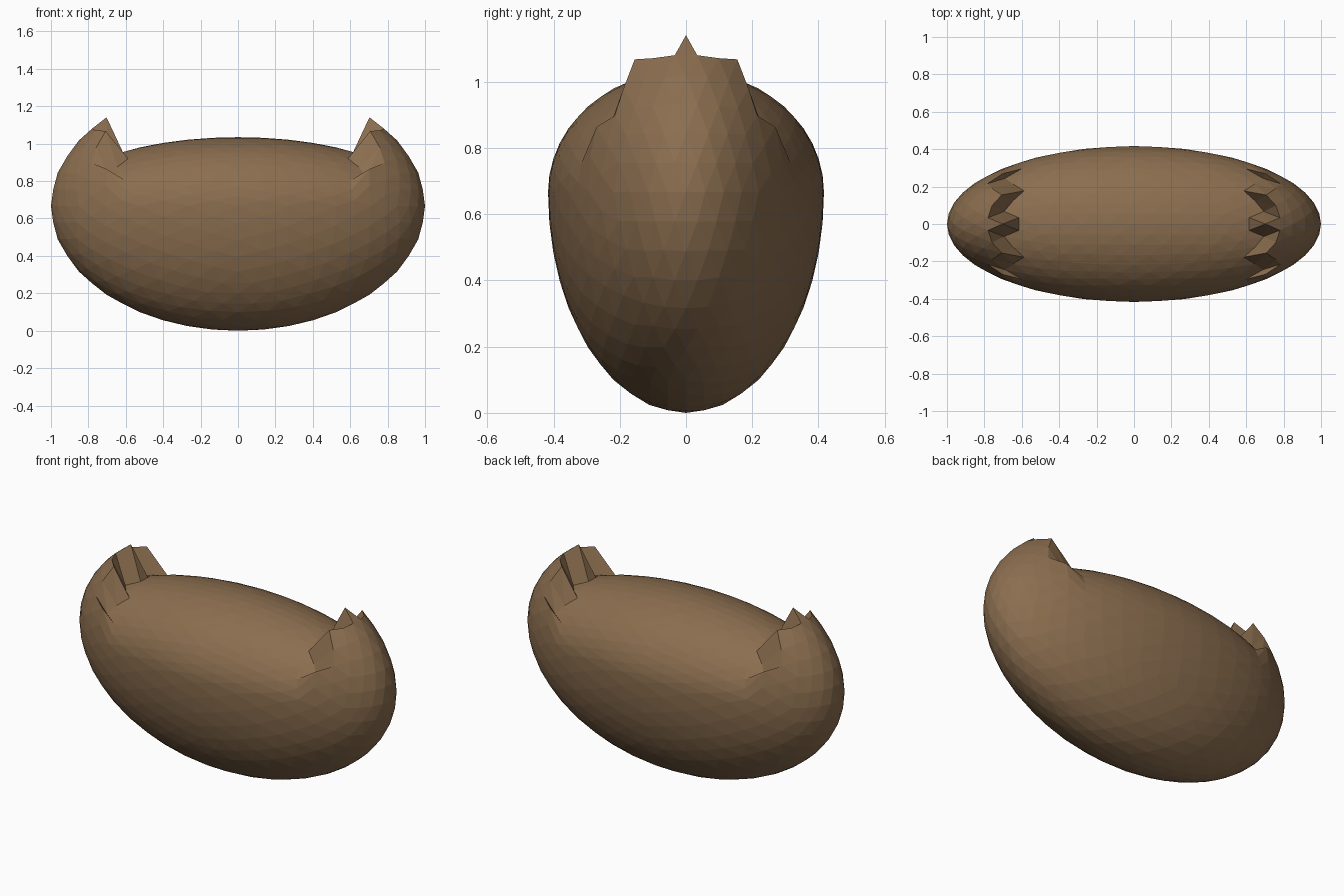
import bpy, bmesh, math
from mathutils import Matrix

if "Cube" in bpy.data.objects:
    bpy.data.objects.remove(bpy.data.objects["Cube"])

SIZE = (1.0, 0.4167, 0.6667)   # half sizes of the full ellipsoid
LIP = 0.70                     # beyond this |x| the ends keep their full height
FLATTEN = 0.552                # squash of the upper middle

# Icosahedron turned so its two-fold axes lie along x, y and z
bm = bmesh.new()
bmesh.ops.create_icosphere(bm, subdivisions=1, radius=1.0)
turn = Matrix.Rotation(-math.atan((math.sqrt(5) - 1) / 2), 3, 'Y')
bmesh.ops.rotate(bm, verts=bm.verts[:], cent=(0, 0, 0), matrix=turn)

# Three rounds of halving, each pushed back onto the sphere
for _ in range(3):
    bmesh.ops.subdivide_edges(bm, edges=bm.edges[:], cuts=1, use_grid_fill=True)
    for v in bm.verts:
        v.co.normalize()

# Flatten the upper middle, leaving jagged raised ends
for v in bm.verts:
    if v.co.z > 0 and abs(v.co.x) < LIP:
        v.co.z *= FLATTEN
    v.co.x *= SIZE[0]
    v.co.y *= SIZE[1]
    v.co.z = (v.co.z + 1.0) * SIZE[2]

bmesh.ops.recalc_face_normals(bm, faces=bm.faces[:])
mesh = bpy.data.meshes.new("pouch_body")
bm.to_mesh(mesh)
bm.free()

# Brown leather colour
brown = bpy.data.materials.new("brown_leather")
brown.diffuse_color = (0.258, 0.155, 0.078, 1.0)
brown.use_nodes = True
brown.node_tree.nodes["Principled BSDF"].inputs["Base Color"].default_value = brown.diffuse_color
mesh.materials.append(brown)
body = bpy.data.objects.new("pouch_body", mesh)
bpy.context.collection.objects.link(body)
